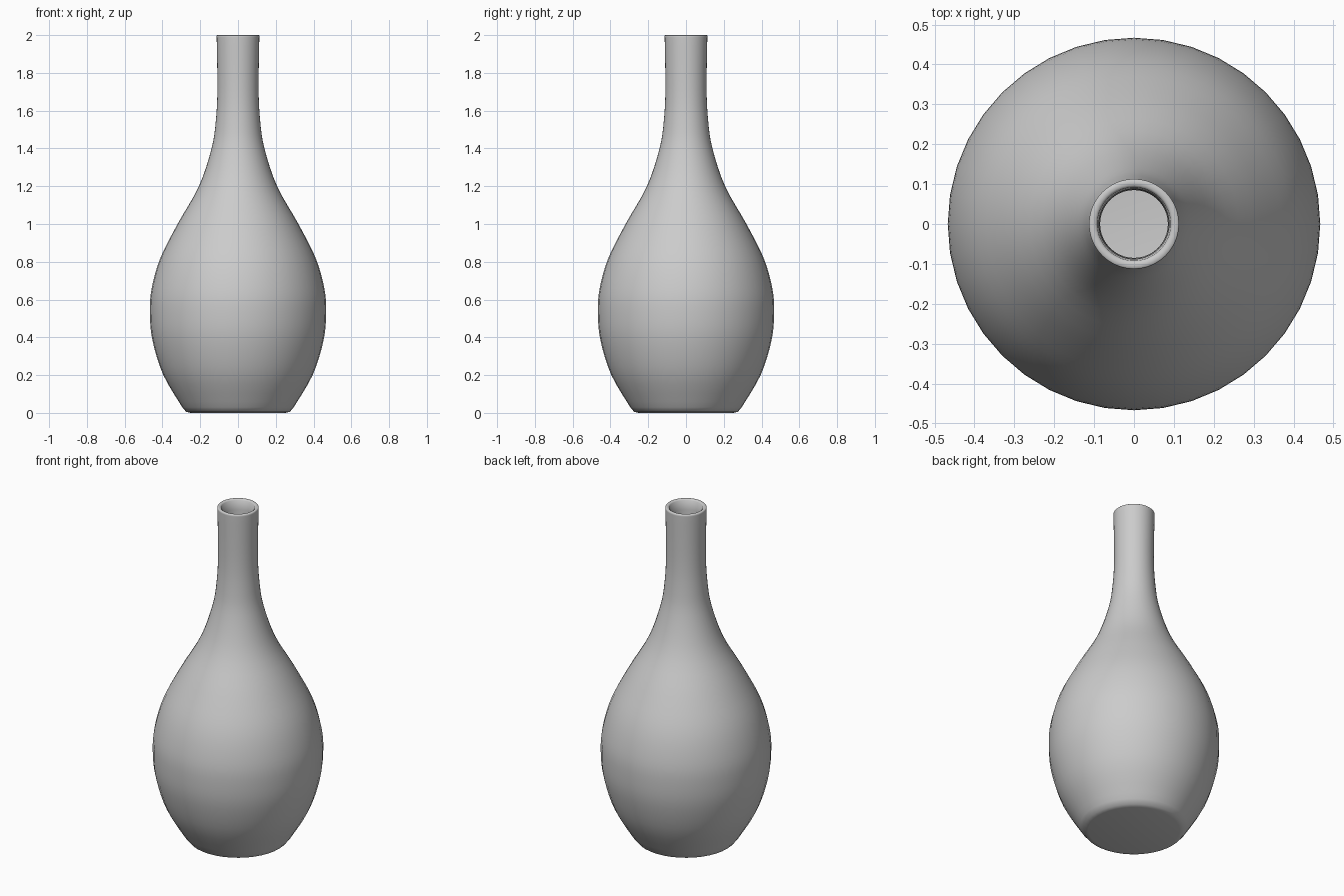
import bpy
import bmesh
import math
from mathutils import Vector
from mathutils.geometry import interpolate_bezier

if "Cube" in bpy.data.objects:
    bpy.data.objects.remove(bpy.data.objects["Cube"], do_unlink=True)

SIDES = 40
WALL = 0.024


def smooth_path(points, steps=5):
    """Smooth curve through (radius, height) points."""
    pts = [Vector((r, 0, z)) for r, z in points]
    path = []
    for i in range(len(pts) - 1):
        a, b = pts[i], pts[i + 1]
        before, after = pts[max(i - 1, 0)], pts[min(i + 2, len(pts) - 1)]
        path += interpolate_bezier(a, a + (b - before) / 6, b - (after - a) / 6, b, steps)[:-1]
    return path + [pts[-1]]


# Outer wall, from the foot to the lip
wall = smooth_path([(0.295, 0.03), (0.395, 0.2), (0.452, 0.38), (0.467, 0.53),
                    (0.457, 0.66), (0.411, 0.82), (0.32, 1.0), (0.207, 1.2),
                    (0.14, 1.4), (0.117, 1.55), (0.109, 1.72), (0.113, 1.99)])
foot = [Vector((r, 0, z)) for r, z in [(0, 0), (0.25, 0), (0.275, 0.006)]]
lip = [Vector((r, 0, z)) for r, z in [(0.113, 1.997), (0.11, 2), (0.098, 2), (0.092, 1.995)]]

# Inner wall, set in by the glass thickness, then the inner floor
inner = [Vector((p.x - WALL, 0, p.z)) for p in reversed(wall[:-1])]
floor = [Vector((0.25, 0, WALL)), Vector((0, 0, WALL))]
profile = foot + wall + lip + inner + floor

# Spin the profile into a hollow bottle
bm = bmesh.new()
verts = [bm.verts.new(p) for p in profile]
edges = [bm.edges.new(pair) for pair in zip(verts, verts[1:])]
bmesh.ops.spin(bm, geom=verts + edges, cent=(0, 0, 0), axis=(0, 0, 1),
               angle=math.tau, steps=SIDES, use_duplicate=False)
bmesh.ops.remove_doubles(bm, verts=bm.verts, dist=0.0005)
bmesh.ops.recalc_face_normals(bm, faces=bm.faces)
mesh = bpy.data.meshes.new("bottle")
bm.to_mesh(mesh)
bm.free()

bottle = bpy.data.objects.new("bottle", mesh)
bpy.context.collection.objects.link(bottle)

# Plain grey material
grey = bpy.data.materials.new("plain grey")
grey.use_nodes = True
color = (0.6, 0.6, 0.6, 1)
grey.diffuse_color = color
grey.node_tree.nodes["Principled BSDF"].inputs["Base Color"].default_value = color
mesh.materials.append(grey)

bpy.ops.object.select_all(action="DESELECT")
bottle.select_set(True)
bpy.context.view_layer.objects.active = bottle
bpy.ops.object.shade_smooth_by_angle(angle=math.radians(50))
